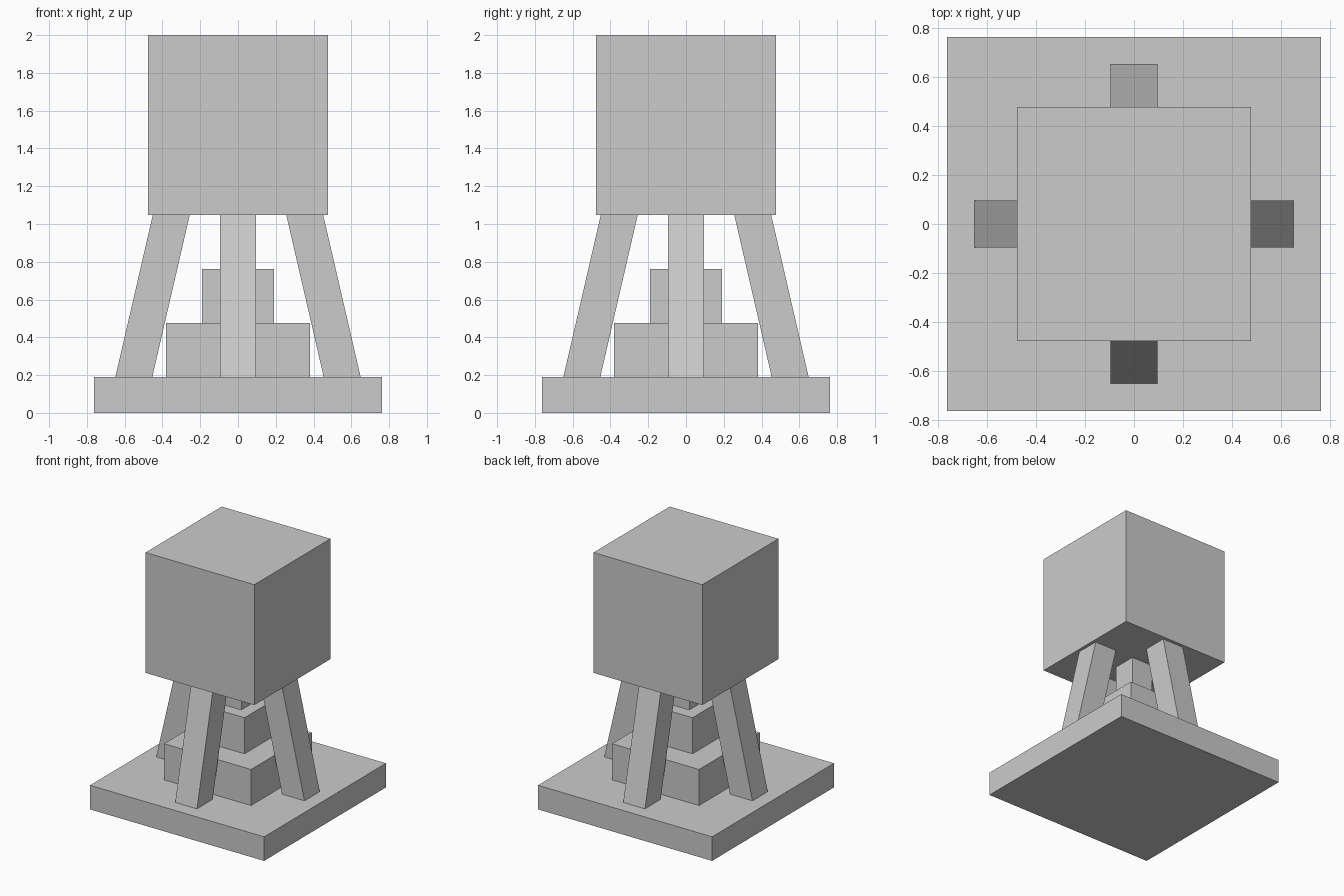
import bpy
import bmesh
from math import radians
from mathutils import Matrix

cube = bpy.data.objects.get("Cube")
if cube:
    bpy.data.objects.remove(cube, do_unlink=True)

U = 2 / 21  # module: every part is a whole number of these

grey = bpy.data.materials.new("plain_grey")
grey.use_nodes = True
COLOUR = (0.6, 0.6, 0.6, 1)
grey.diffuse_color = COLOUR
grey.node_tree.nodes["Principled BSDF"].inputs["Base Color"].default_value = COLOUR


def block(name, half, bottom, top, lean=None, angle=0):
    """Square block; lean = (bottom offset, top offset) slants it along x."""
    bm = bmesh.new()
    bmesh.ops.create_cube(bm, size=2)
    for v in bm.verts:
        upper = v.co.z > 0
        shift, half_x = 0, half
        if lean:
            shift, half_x = lean[upper], half * 1.026
        v.co = (v.co.x * half_x + shift, v.co.y * half, top if upper else bottom)
    bm.transform(Matrix.Rotation(radians(angle), 4, 'Z') @ Matrix.Scale(U, 4))
    mesh = bpy.data.meshes.new(name)
    bm.to_mesh(mesh)
    bm.free()
    mesh.materials.append(grey)
    obj = bpy.data.objects.new(name, mesh)
    bpy.context.collection.objects.link(obj)
    return obj


# Base slab and the stepped core on it
block("base_slab", 8, 0, 2)
block("lower_step", 4, 2, 5)
block("middle_step", 2, 5, 8)
block("core_post", 1, 8, 11)

# Large cube on top
block("top_cube", 5, 11, 21)

# Four legs leaning inwards, cut level at both ends
for name, angle in (("left", 0), ("back", 90), ("right", 180), ("front", 270)):
    block(name + "_leg", 1, 2, 11, lean=(5.79, 3.71), angle=angle)
